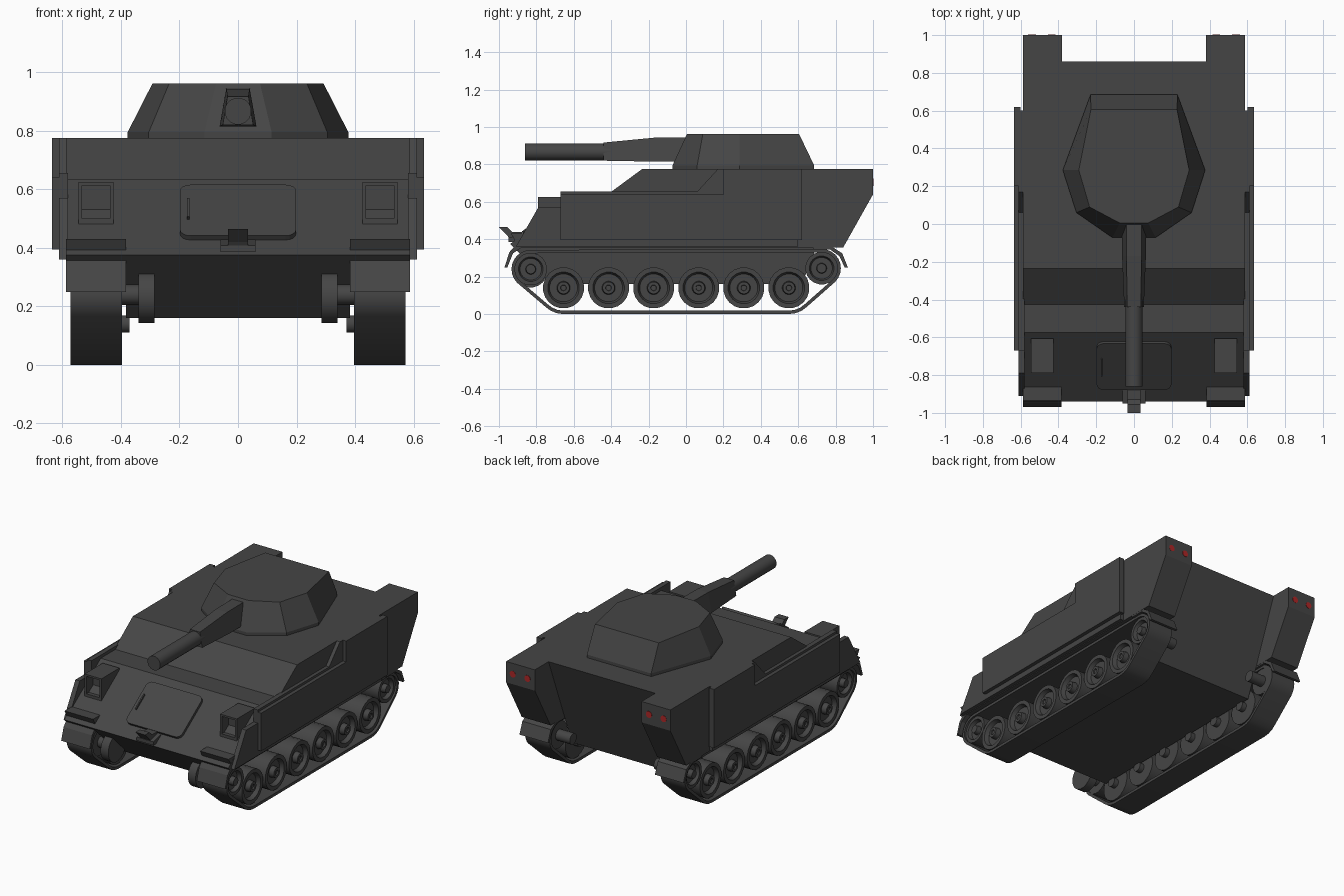
import bpy, bmesh, math
from mathutils import Vector, Matrix
from mathutils.geometry import convex_hull_2d

if "Cube" in bpy.data.objects:
    bpy.data.objects.remove(bpy.data.objects["Cube"])


def material(name, rgb):
    m = bpy.data.materials.new(name)
    m.diffuse_color = (*rgb, 1)
    m.use_nodes = True
    m.node_tree.nodes["Principled BSDF"].inputs["Base Color"].default_value = m.diffuse_color
    return m


GREY = material("dark_grey", (0.06, 0.06, 0.06))
RED = material("tail_red", (0.42, 0.02, 0.02))


def loft(name, loops, closed=False, mirror=False, smooth=False, mat=GREY):
    """Skin a series of equal-length point loops; cap the ends unless closed."""
    bm = bmesh.new()
    rings = [[bm.verts.new(p) for p in loop] for loop in loops]
    n = len(rings[0])
    for a, b in zip(rings, rings[1:] + (rings[:1] if closed else [])):
        for i in range(n):
            j = (i + 1) % n
            bm.faces.new((a[i], a[j], b[j], b[i]))
    if not closed:
        bm.faces.new(rings[0])
        bm.faces.new(rings[-1])
    bmesh.ops.recalc_face_normals(bm, faces=bm.faces)
    me = bpy.data.meshes.new(name)
    bm.to_mesh(me)
    bm.free()
    me.materials.append(mat)
    ob = bpy.data.objects.new(name, me)
    bpy.context.collection.objects.link(ob)
    if mirror:
        ob.modifiers.new("mirror", 'MIRROR').use_mirror_merge = False
    if smooth:
        bpy.context.view_layer.objects.active = ob
        ob.select_set(True)
        bpy.ops.object.shade_smooth_by_angle(angle=math.radians(35))
        ob.select_set(False)
    return ob


def prism(name, yz, x0, x1, mirror=False):
    return loft(name, [[(x, y, z) for y, z in yz] for x in (x0, x1)], mirror=mirror)


def lathe(name, profile, c, axis='X', seg=20, mirror=False, mat=GREY):
    """Profile of (distance along axis, radius) around centre c."""
    loops = []
    for d, r in profile:
        ring = []
        for i in range(seg):
            a = 2 * math.pi * (i + 0.5) / seg
            u, v = r * math.cos(a), r * math.sin(a)
            ring.append((d, c[0] + u, c[1] + v) if axis == 'X' else (c[0] + u, d, c[1] + v))
        loops.append(ring)
    return loft(name, loops, mirror=mirror, smooth=True, mat=mat)


def rect(x0, x1, y, z0, z1):
    return [(x0, y, z0), (x1, y, z0), (x1, y, z1), (x0, y, z1)]


# Hull: centre body and the two sponsons
prism("hull_centre", [(-.94, .375), (-.575, .635), (-.425, .635), (-.235, .775),
                      (.86, .775), (.62, .16), (-.72, .16)], -.382, .382)
prism("hull_sponson", [(-.94, .375), (-.575, .635), (-.425, .635), (-.235, .775),
                       (1, .775), (1, .64), (.84, .355), (-.92, .355)], .382, .588, True)

# Layered side armour
prism("inner_side_plate", [(-.91, .36), (-.79, .57), (-.67, .57), (-.67, .655), (-.4, .655),
                           (.06, .655), (.17, .775), (.22, .775), (.6, .775), (.6, .36)],
      .58, .611, True)
prism("outer_side_plate", [(-.67, .395), (-.67, .64), (.2, .64), (.2, .775),
                           (.62, .775), (.62, .395)], .6, .635, True)

# Mudguards
prism("front_mudguard", [(-.85, .43), (-.935, .43), (-.905, .375), (-.945, .33), (-.97, .25),
                         (-.955, .25), (-.925, .325), (-.88, .355), (-.82, .375)],
      .383, .587, True)
prism("rear_mudguard", [(.68, .36), (.78, .36), (.835, .325), (.865, .25), (.848, .25),
                        (.82, .31), (.77, .345), (.68, .345)], .383, .587, True)

# Tail lights
for i, x in enumerate((.435, .54)):
    lathe(f"tail_light_{i + 1}", [(.995, .021), (1.002, .021)], (x, .705), 'Y', 14, True, RED)

# Headlight hoods with recessed fronts
loft("headlight_hood", [rect(.437, .533, -.72, .5, .613), rect(.437, .533, -.79, .5, .613),
                        rect(.425, .545, -.79, .48, .625), rect(.425, .545, -.605, .595, .625)],
     mirror=True)

# Rounded hatch lying on the glacis, with handle
slope = Matrix.Translation((0, -.745, .514)) @ Matrix.Rotation(math.atan2(.26, .365), 4, 'X')


def rounded(w, h, r, z):
    pts = []
    for k, (sx, sy) in enumerate(((1, 1), (-1, 1), (-1, -1), (1, -1))):
        for i in range(5):
            a = math.pi / 2 * (k + i / 4)
            pts.append((sx * (w - r) + r * math.cos(a), sy * (h - r) + r * math.sin(a), z))
    return pts


hatch = loft("glacis_hatch", [rounded(.198, .15, .035, -.01), rounded(.198, .15, .035, .018)])
handle = loft("hatch_handle", [[(x - .17, y, z) for x, y, z in rounded(.004, .055, .003, h)]
                               for h in (.01, .03)])
for ob in (hatch, handle):
    ob.data.transform(slope)

# Tow hook
prism("tow_hook", [(-.9, .39), (-.935, .39), (-.955, .42), (-1, .465), (-.955, .465),
                   (-.93, .44), (-.87, .44)], -.035, .035)
prism("tow_hook_base", [(-.86, .385), (-.95, .385), (-.95, .408), (-.86, .43)], -.06, .06)

# Turret: eight-sided frustum on a short vertical lip
half_base = [(.23, .685), (.377, .285), (.305, .06), (.115, -.072)]
half_roof = [(.228, .605), (.292, .285), (.235, .09), (.075, .005)]


def ring(half, z):
    return [(x, y, z) for x, y in half] + [(-x, y, z) for x, y in reversed(half)]


loft("turret", [ring(half_base, .77), ring(half_base, .795), ring(half_roof, .962)])


# Gun: tapered trapezoid mantlet and round barrel
def trap(y, wb, wt, zb, zt):
    return [(-wb, y, zb), (wb, y, zb), (wt, y, zt), (-wt, y, zt)]


loft("gun_mantlet", [trap(-.44, .052, .036, .82, .917), trap(-.17, .063, .04, .815, .943),
                     trap(.05, .063, .04, .815, .945)])
lathe("gun_barrel", [(-.86, .046), (-.4, .046)], (0, .867), 'Y', 16)

# Running gear
SPROCKET, IDLER = (-.83, .24), (.725, .245)
road = [(-.655 + .241 * i, .14) for i in range(6)]
for i, c in enumerate(road):
    lathe(f"road_wheel_{i + 1}", [(.402, .11), (.562, .11), (.562, .085), (.535, .075),
                                  (.535, .036), (.568, .032), (.568, .016), (.56, .014)],
          c, mirror=True)
for name, c in (("drive_sprocket", SPROCKET), ("idler_wheel", IDLER)):
    lathe(name, [(.402, .087), (.56, .087), (.56, .066), (.535, .058),
                 (.535, .028), (.566, .025)], c, mirror=True)
lathe("final_drive_drum", [(.285, .09), (.34, .09)], (-.83, .232), mirror=True)
lathe("front_axle", [(.3, .035), (.42, .035)], SPROCKET, mirror=True)
lathe("rear_axle", [(.3, .035), (.42, .035)], IDLER, mirror=True)
for i, c in enumerate(road):
    lathe(f"road_axle_{i + 1}", [(.37, .03), (.41, .03)], c, mirror=True)

# Track belt: hull around the end wheels, given thickness
outer, inner = [], []
for c, r in ((SPROCKET, .103), (IDLER, .103), (road[0], .14), (road[-1], .14)):
    for i in range(24):
        d = Vector((math.cos(i * math.pi / 12), math.sin(i * math.pi / 12)))
        outer.append(Vector(c) + d * r)
        inner.append(Vector(c) + d * (r - .018))
order = convex_hull_2d(outer)
loft("track_belt", [[(x, pts[i].x, pts[i].y) for i in order]
                    for x, pts in ((.397, outer), (.572, outer), (.572, inner), (.397, inner))],
     closed=True, mirror=True, smooth=True)
